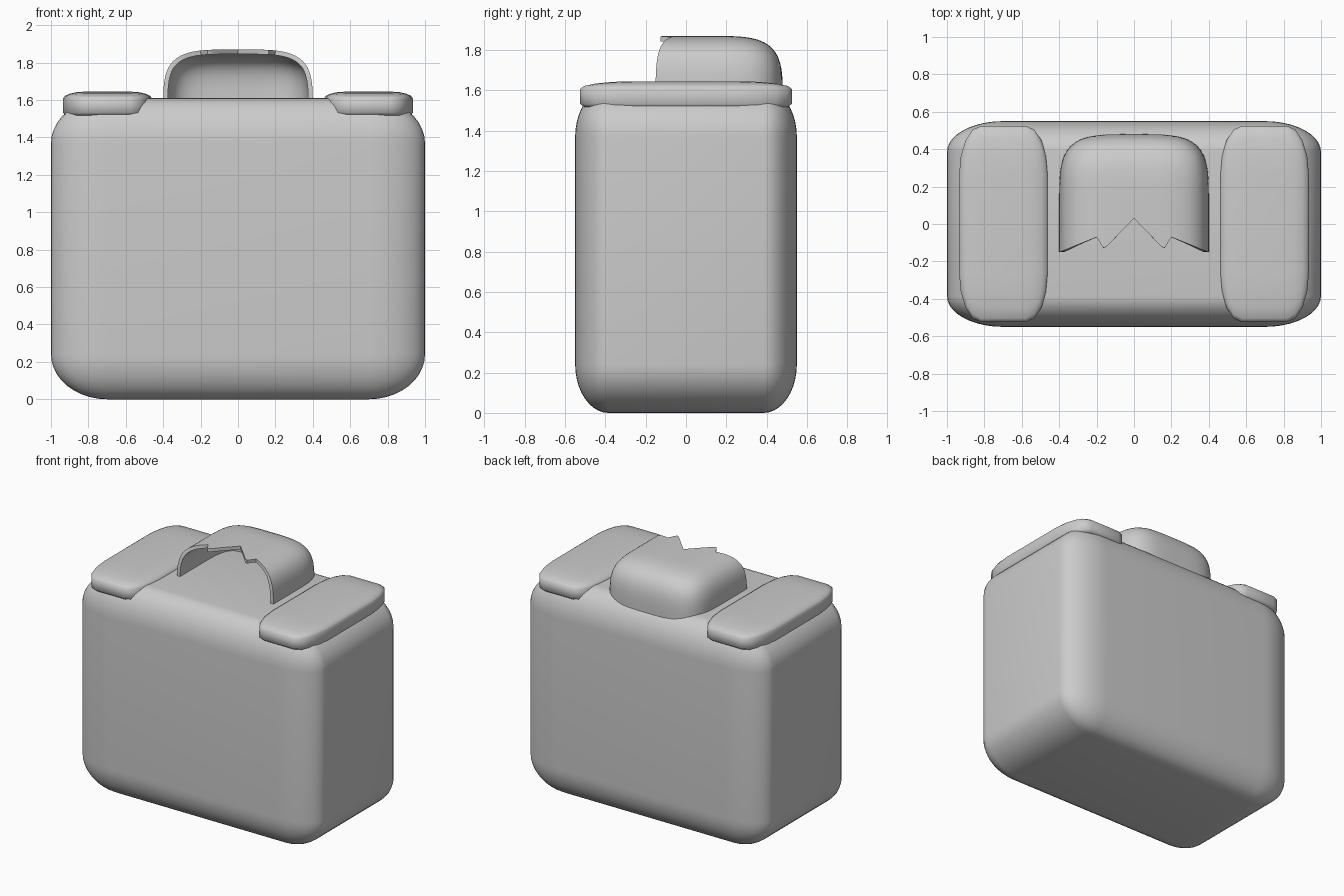
import bpy, bmesh, math

cube = bpy.data.objects.get("Cube")
if cube:
    bpy.data.objects.remove(cube, do_unlink=True)

GREY = (0.6, 0.6, 0.6, 1)
mat = bpy.data.materials.new("plain grey")
mat.use_nodes = True
mat.diffuse_color = GREY
mat.node_tree.nodes["Principled BSDF"].inputs["Base Color"].default_value = GREY


def finish(name, bm):
    mesh = bpy.data.meshes.new(name)
    bm.to_mesh(mesh)
    bm.free()
    mesh.materials.append(mat)
    mesh.shade_smooth()
    obj = bpy.data.objects.new(name, mesh)
    bpy.context.collection.objects.link(obj)
    return obj


def rounded_box(name, low, high, rounding, segments):
    """Unit cube rounded first, then stretched, so corners scale with the sides."""
    bm = bmesh.new()
    bmesh.ops.create_cube(bm, size=1)
    bmesh.ops.bevel(bm, geom=bm.edges[:], offset=rounding, segments=segments,
                    profile=0.5, affect='EDGES', clamp_overlap=True)
    for v in bm.verts:
        for i in range(3):
            v.co[i] = (low[i] + high[i]) / 2 + v.co[i] * (high[i] - low[i])
    return finish(name, bm)


# Main body
rounded_box("body", (-1, -0.55, 0), (1, 0.55, 1.61), 0.15, 10)

# Shoulder pads sunk into the top edges
for side, x0, x1 in (("left", 0.46, 0.935), ("right", -0.935, -0.46)):
    rounded_box(side + "_pad", (x0, -0.525, 1.495), (x1, 0.525, 1.645), 0.25, 4)


# Hood: hollow half dome, open at the front with a torn edge
def torn_edge(x):
    points = [(0, 0.03), (0.16, -0.135), (0.2, -0.07), (0.41, -0.155)]
    for (xa, ya), (xb, yb) in zip(points, points[1:]):
        if abs(x) <= xb:
            return ya + (yb - ya) * (abs(x) - xa) / (xb - xa)
    return points[-1][1]


def squircle(angle, power=4):
    c, s = math.cos(angle), math.sin(angle)
    r = (abs(c) ** power + abs(s) ** power) ** (-1 / power)
    return c * r, s * r


ARCH, FRONT, BACK = 80, 8, 20
HALF_WIDTH, HEIGHT, BASE, MID, DEPTH = 0.4, 0.335, 1.535, 0.1, 0.38
bm = bmesh.new()
rows = []
for i in range(FRONT + BACK + 1):
    row = []
    for j in range(ARCH + 1):
        ax, az = squircle(math.pi * j / ARCH)
        if i < FRONT:
            scale, start = 1, torn_edge(HALF_WIDTH * ax)
            y = start + (MID - start) * i / FRONT
        else:
            scale, sy = squircle(math.pi / 2 * (i - FRONT) / BACK)
            y = MID + DEPTH * sy
        row.append(bm.verts.new((HALF_WIDTH * ax * scale, y, BASE + HEIGHT * az * scale)))
    rows.append(row)
for a, b in zip(rows, rows[1:]):
    for j in range(ARCH):
        bm.faces.new((a[j], b[j], b[j + 1], a[j + 1]))
bmesh.ops.remove_doubles(bm, verts=bm.verts[:], dist=0.0005)
bm.normal_update()
if sum(f.normal.z * f.calc_area() for f in bm.faces) < 0:
    bmesh.ops.reverse_faces(bm, faces=bm.faces[:])
hood = finish("hood", bm)
wall = hood.modifiers.new("wall", 'SOLIDIFY')
wall.thickness = 0.025
wall.offset = -1
bpy.context.view_layer.objects.active = hood
hood.select_set(True)
bpy.ops.object.modifier_apply(modifier="wall")
bpy.ops.object.shade_smooth_by_angle(angle=math.radians(50))
